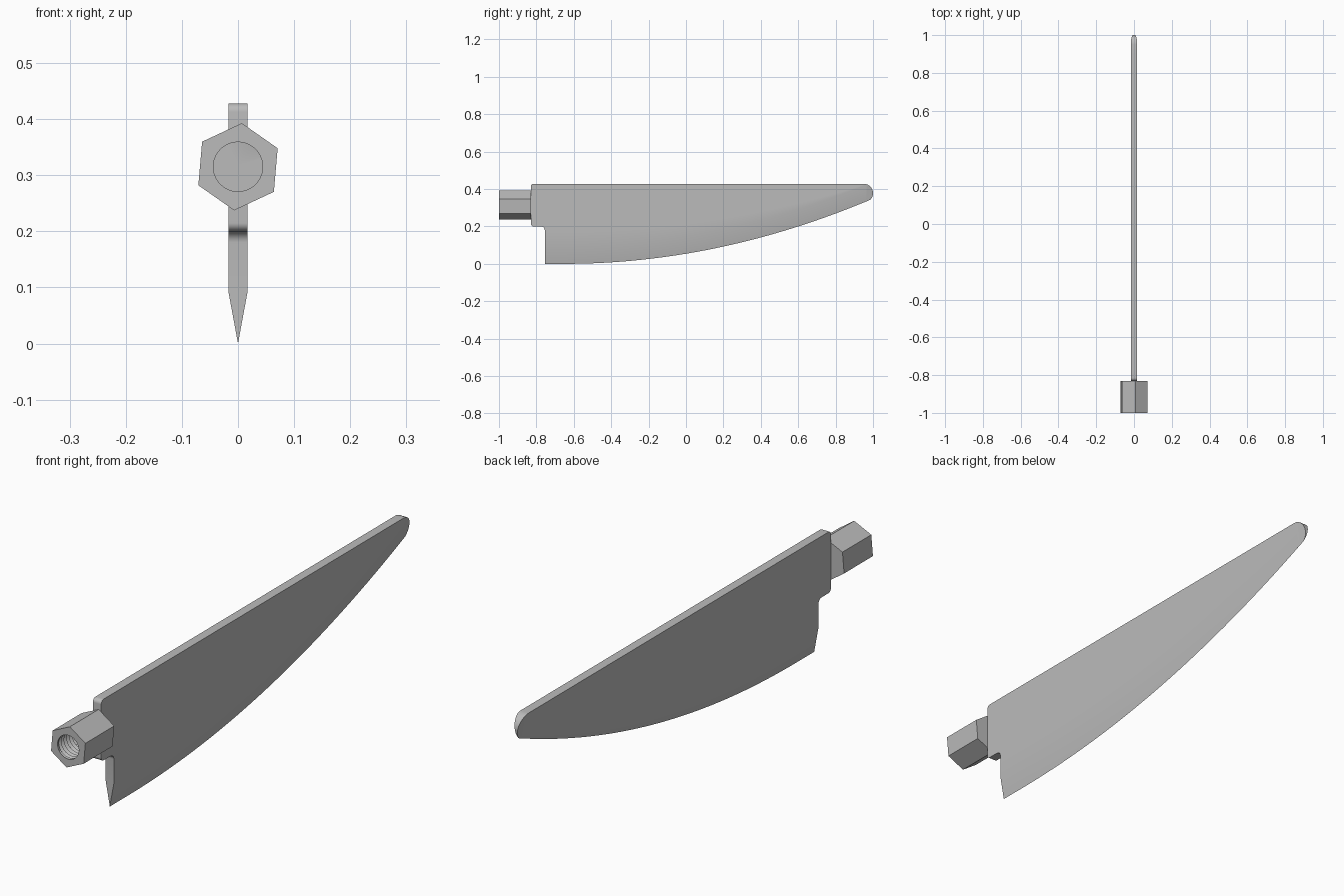
import bpy
import bmesh
from math import sin, cos, pi, sqrt, radians

if "Cube" in bpy.data.objects:
    bpy.data.objects.remove(bpy.data.objects["Cube"])

steel = bpy.data.materials.new("grey_steel")
GREY = (0.5, 0.5, 0.5, 1)
steel.diffuse_color = GREY
steel.use_nodes = True
steel.node_tree.nodes["Principled BSDF"].inputs["Base Color"].default_value = GREY


def add_face(bm, verts):
    """Make a face, skipping corners that share a position."""
    keep = []
    for v in verts:
        if all((v.co - k.co).length > 1e-5 for k in keep):
            keep.append(v)
    if len(keep) > 2:
        bm.faces.new(keep)


def loft(bm, rows, closed):
    """Skin a list of point rows and return the vertex rows."""
    grid = [[bm.verts.new(p) for p in row] for row in rows]
    for a, b in zip(grid, grid[1:]):
        n = len(a)
        for i in range(n if closed else n - 1):
            j = (i + 1) % n
            add_face(bm, (a[i], a[j], b[j], b[i]))
    return grid


def finish(bm, name):
    bmesh.ops.remove_doubles(bm, verts=bm.verts, dist=1e-5)
    bmesh.ops.recalc_face_normals(bm, faces=bm.faces)
    mesh = bpy.data.meshes.new(name)
    bm.to_mesh(mesh)
    bm.free()
    mesh.materials.append(steel)
    obj = bpy.data.objects.new(name, mesh)
    bpy.context.collection.objects.link(obj)
    bpy.ops.object.select_all(action="DESELECT")
    obj.select_set(True)
    bpy.context.view_layer.objects.active = obj
    bpy.ops.object.shade_smooth_by_angle(angle=radians(30))
    return obj


# Blade dimensions
HALF, GRIND, TOP = 0.017, 0.092, 0.428
TANG_Y, HEEL_Y, TANG_Z = -0.83, -0.755, 0.2
FILLET, CORNER = 0.02, 0.015
TIP_Y, TIP_R = 0.95, 0.05


def edge(y):
    """Height of the curved cutting edge."""
    return 0.128 * max(0, y + 0.65) ** 2


def section(y, levels, half):
    """Mirrored cross-section through the given heights."""
    right = [(half(z), y, z) for z in levels]
    return right + [(-x, y, z) for x, y, z in reversed(right)]


bm = bmesh.new()
arc = [i / 8 * pi / 2 for i in range(9)]

# Tang: rounded back corners, then a fillet down into the heel
outline = [(TANG_Y + CORNER * (1 - cos(a)), TANG_Z + CORNER * (1 - sin(a)),
            TOP - CORNER * (1 - sin(a))) for a in arc]
outline += [(HEEL_Y - FILLET * (1 - sin(a)), TANG_Z - FILLET * (1 - cos(a)), TOP)
            for a in arc]
tang = loft(bm, [section(y, (lo, hi), lambda z: HALF) for y, lo, hi in outline], True)
add_face(bm, tang[0])

# Ground blade: sides taper to the cutting edge, round tip
stations = [HEEL_Y + (TIP_Y - HEEL_Y) * i / 36 for i in range(36)]
stations += [TIP_Y + TIP_R * sin(i / 12 * pi / 2) for i in range(13)]
joint = (TANG_Z - FILLET - GRIND) / (TOP - GRIND)
rows = []
for y in stations:
    low, high = edge(y), TOP
    if y >= TIP_Y:
        rise = sqrt(max(0, TIP_R ** 2 - (y - TIP_Y) ** 2))
        high = TOP - TIP_R + rise
        low = min(high, max(low, TOP - TIP_R - rise))
    grind = min(high, max(low, edge(y) + GRIND))
    middle = grind + (high - grind) * joint
    rows.append(section(y, (low, grind, middle, high),
                        lambda z: HALF * min(1, max(0, (z - edge(y)) / GRIND))))
blade = loft(bm, rows, True)
add_face(bm, blade[0][:3] + blade[0][5:])
finish(bm, "blade")

# Hexagonal socket with a threaded blind hole
N, TURN, CENTRE = 48, radians(25), 0.315
FRONT, BACK, BOTTOM = -1.0, -0.83, -0.86
HEX_R, HOLE_R, DEPTH, PITCH = 0.078, 0.044, 0.007, 0.016


def point(i, r, y):
    a = TURN + 2 * pi * i / N
    return (r * cos(a), y, CENTRE + r * sin(a))


def hexagon(i):
    a = (2 * pi * i / N) % (pi / 3) - pi / 6
    return HEX_R * cos(pi / 6) / cos(a)


def thread(i, j):
    """Point on the helical groove, plain at both ends of the hole."""
    y = FRONT + PITCH * (j / 2 + i / N)
    inside = FRONT + 1e-4 < y < BOTTOM - 1e-4
    r = HOLE_R + (DEPTH if inside and j % 2 else 0)
    return point(i, r, min(BOTTOM, max(FRONT, y)))


columns = range(N + 1)
rows = [[point(i, 0, BACK) for i in columns],
        [point(i, hexagon(i), BACK) for i in columns],
        [point(i, hexagon(i), FRONT) for i in columns]]
turns = int((BOTTOM - FRONT) / PITCH * 2) + 3
rows += [[thread(i, j) for i in columns] for j in range(-2, turns)]
rows.append([point(i, 0, BOTTOM) for i in columns])
bm = bmesh.new()
loft(bm, rows, False)
finish(bm, "threaded_hex_socket")
